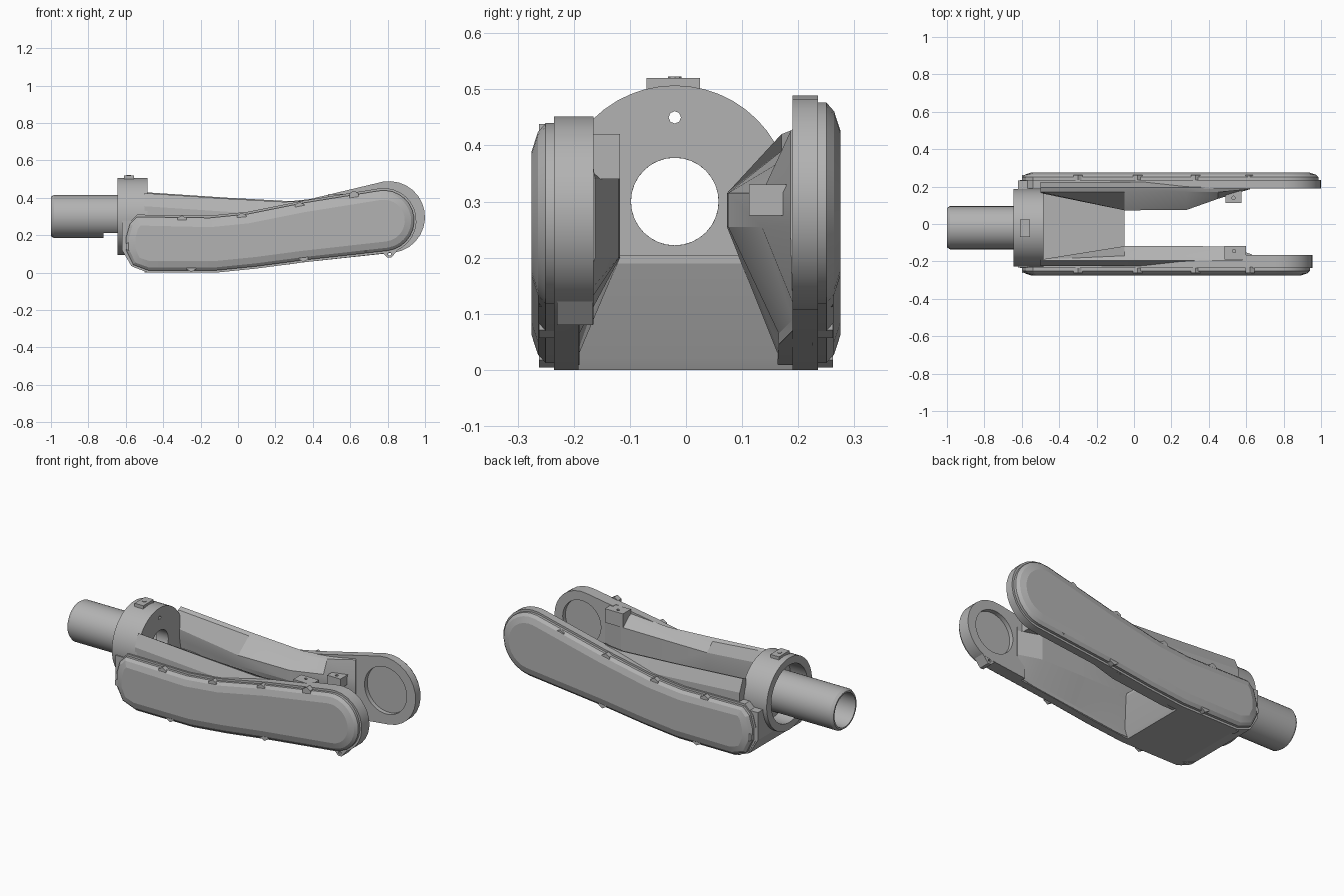
import bpy, bmesh, math
from mathutils import Matrix, Vector

if "Cube" in bpy.data.objects:
    bpy.data.objects.remove(bpy.data.objects["Cube"], do_unlink=True)

grey = bpy.data.materials.new("plain_grey")
grey.use_nodes = True
grey.diffuse_color = (0.45, 0.45, 0.45, 1)
grey.node_tree.nodes["Principled BSDF"].inputs["Base Color"].default_value = (0.45, 0.45, 0.45, 1)

AY, AZ = -0.02, 0.3      # axis of the tube and collar


def shade(ob):
    bpy.ops.object.select_all(action='DESELECT')
    ob.select_set(True)
    bpy.context.view_layer.objects.active = ob
    bpy.ops.object.shade_smooth_by_angle(angle=math.radians(15))


def finish(bm, name):
    bmesh.ops.recalc_face_normals(bm, faces=bm.faces)
    me = bpy.data.meshes.new(name)
    bm.to_mesh(me)
    bm.free()
    ob = bpy.data.objects.new(name, me)
    bpy.context.collection.objects.link(ob)
    me.materials.append(grey)
    shade(ob)
    return ob


def prism(name, profile, y0, y1):
    """Extrude an (x, z) profile from y0 to y1."""
    bm = bmesh.new()
    face = bm.faces.new([bm.verts.new((x, y0, z)) for x, z in profile])
    ext = bmesh.ops.extrude_face_region(bm, geom=[face])
    moved = [v for v in ext["geom"] if isinstance(v, bmesh.types.BMVert)]
    bmesh.ops.translate(bm, verts=moved, vec=(0, y1 - y0, 0))
    return finish(bm, name)


def box(name, x0, x1, y0, y1, z0, z1):
    return prism(name, [(x0, z0), (x1, z0), (x1, z1), (x0, z1)], y0, y1)


def rod(name, start, end, r, n=32):
    a, b = Vector(start), Vector(end)
    rot = (b - a).to_track_quat('Z', 'Y').to_matrix().to_4x4()
    bm = bmesh.new()
    bmesh.ops.create_cone(bm, cap_ends=True, segments=n, radius1=r, radius2=r,
                          depth=(b - a).length, matrix=Matrix.Translation((a + b) / 2) @ rot)
    return finish(bm, name)


def spin(name, profile, n=32):
    """Revolve a closed (x, radius) profile about the tube axis."""
    bm = bmesh.new()
    rings = []
    for i in range(n):
        t = 2 * math.pi * i / n
        rings.append([bm.verts.new((x, AY + r * math.sin(t), AZ + r * math.cos(t))) for x, r in profile])
    for i in range(n):
        a, b = rings[i], rings[(i + 1) % n]
        for j in range(len(profile)):
            k = (j + 1) % len(profile)
            bm.faces.new((a[j], a[k], b[k], b[j]))
    return finish(bm, name)


def cut(ob, cutter):
    """Subtract the cutter, then re-mark the sharp edges."""
    m = ob.modifiers.new("cut", 'BOOLEAN')
    m.operation = 'DIFFERENCE'
    m.object = cutter
    m.solver = 'EXACT'
    bpy.context.view_layer.objects.active = ob
    bpy.ops.object.modifier_apply(modifier=m.name)
    bpy.data.objects.remove(cutter, do_unlink=True)
    shade(ob)


def outline(cx, cz, r, off):
    """Long paddle outline with a round end, shrunk by off."""
    pts = [(-0.61 + off, 0.19), (-0.59 + off, 0.26), (-0.54, 0.31 - off),
           (-0.15, 0.305 - off), (0.05, 0.325 - off), (0.35, 0.385 - off)]
    for i in range(15):
        t = math.radians(100 - i * 13)
        pts.append((cx + (r - off) * math.cos(t), cz + (r - off) * math.sin(t)))
    return pts + [(0.35, 0.055 + off), (0.1, 0.022 + off), (-0.12, off), (-0.48, off),
                  (-0.56, 0.03 + off), (-0.61 + off, 0.12)]


def cover(name, profile, side):
    """Shallow cover with a flat face and a chamfered rim."""
    bm = bmesh.new()
    face = bm.faces.new([bm.verts.new((x, side * 0.235, z)) for x, z in profile])
    face.normal_update()
    if face.normal.y * side < 0:
        face.normal_flip()
    ext = bmesh.ops.extrude_face_region(bm, geom=[face])["geom"]
    face = [f for f in ext if isinstance(f, bmesh.types.BMFace)][0]
    bmesh.ops.translate(bm, verts=face.verts, vec=(0, side * 0.015, 0))
    for thick, depth in ((0.016, 0.014), (0.034, 0.011)):
        bmesh.ops.inset_individual(bm, faces=[face], thickness=thick, depth=0)
        bmesh.ops.translate(bm, verts=face.verts, vec=(0, side * depth, 0))
    return finish(bm, name)


def rib(name, side, sections, z_hi, z_lo):
    """Loft the swelling inner rib; sections are (x, top, inner y, bottom)."""
    bm = bmesh.new()
    rings = []
    for x, zt, yi, zb in sections:
        foot = min(yi + 0.09, 0.19)
        pts = [(0.225, zt - 0.07), (0.195, zt), (max(yi, 0.17), zt - 0.01), (yi, z_hi), (yi, z_lo),
               (foot, zb + 0.02), (foot, zb), (0.225, zb)]
        rings.append([bm.verts.new((x, side * y, z)) for y, z in pts])
    for a, b in zip(rings, rings[1:]):
        for j in range(len(a)):
            k = (j + 1) % len(a)
            bm.faces.new((a[j], a[k], b[k], b[j]))
    bm.faces.new(rings[0])
    bm.faces.new(rings[-1])
    return finish(bm, name)


# Thin tube with a notch underneath, and the collar, open at the back around the tube
tube = spin("tube", [(-1, 0.105), (-0.985, 0.115), (-0.5, 0.115), (-0.5, 0.078), (-0.56, 0.078),
                     (-0.56, 0.096), (-1, 0.096)])
cut(tube, box("tube_notch_cutter", -0.72, -0.6, -0.2, 0.2, 0.1, 0.212))
collar = spin("collar", [(-0.645, 0.165), (-0.645, 0.207), (-0.485, 0.207), (-0.485, 0.078),
                         (-0.54, 0.078), (-0.54, 0.165)], 48)
cut(collar, rod("pin_hole_cutter", (-0.6, AY, 0.45), (-0.4, AY, 0.45), 0.011, 8))
box("collar_lug", -0.61, -0.555, -0.07, 0.025, 0.48, 0.52)
rod("collar_lug_screw", (-0.583, AY, 0.5), (-0.583, AY, 0.523), 0.012, 8)

# Lower body joining both arms
body = prism("lower_body", [(-0.62, 0.12), (-0.57, 0.035), (-0.48, 0), (-0.12, 0), (-0.11, 0.02),
                            (-0.05, 0.19), (-0.05, 0.205), (-0.486, 0.205), (-0.486, 0.28), (-0.62, 0.28)],
             -0.232, 0.232)
cut(body, rod("body_bore_cutter", (-0.8, AY, AZ), (-0.54, AY, AZ), 0.165, 48))
cut(body, rod("body_through_cutter", (-0.8, AY, AZ), (-0.4, AY, AZ), 0.08))

# Inner ribs of the two arms
rib("left_rib", 1, [(-0.5, 0.43, 0.165, 0), (-0.05, 0.4, 0.073, 0.01), (0.28, 0.382, 0.075, 0.045),
                    (0.45, 0.4, 0.135, 0.07), (0.62, 0.435, 0.186, 0.1)], 0.315, 0.255)
rib("right_rib", -1, [(-0.5, 0.425, 0.19, 0), (-0.05, 0.395, 0.118, 0.01), (0.25, 0.378, 0.118, 0.045),
                      (0.5, 0.395, 0.12, 0.075), (0.63, 0.41, 0.162, 0.1)], 0.34, 0.2)

# Side plates with round end sockets, covers and rim bolts
for name, side, inner, (cx, cz, r) in (("left", 1, 0.19, (0.808, 0.297, 0.192)),
                                       ("right", -1, 0.165, (0.78, 0.278, 0.174))):
    plate = prism(name + "_plate", outline(cx, cz, r, 0), side * inner, side * 0.235)
    if side < 0:     # the right plate is thin except at its round end
        cut(plate, box("right_plate_cutter", -0.8, 0.58, -0.192, -0.1, -0.1, 0.6))
    cut(plate, rod(name + "_socket_cutter", (cx, side * 0.1, cz), (cx, side * (inner + 0.025), cz), r * 0.7, 40))
    cover(name + "_cover", outline(cx, cz, r, 0.012), side)
    for x, z in ((-0.3, 0.278), (0.02, 0.292), (0.33, 0.35), (0.62, 0.41),
                 (-0.25, 0.032), (0.35, 0.085), (0.68, 0.14), (-0.575, 0.14)):
        rod(name + "_rim_bolt", (x, side * 0.23, z), (x, side * 0.262, z), 0.028, 6)

# Tabs inside the arms and the small lug under the right end
left_tab = box("left_tab", 0.49, 0.575, 0.112, 0.2, 0.275, 0.33)
cut(left_tab, rod("left_tab_cutter", (0.532, 0.14, 0.31), (0.532, 0.14, 0.35), 0.009, 8))
right_tab = box("right_tab", 0.485, 0.6, -0.19, -0.118, 0.34, 0.42)
cut(right_tab, rod("right_tab_cutter", (0.535, -0.145, 0.4), (0.535, -0.145, 0.44), 0.009, 8))
lug = prism("end_lug", [(0.74, 0.14), (0.8, 0.08), (0.82, 0.08), (0.87, 0.14)], -0.23, -0.166)
cut(lug, rod("lug_hole_cutter", (0.81, -0.3, 0.1), (0.81, -0.1, 0.1), 0.009, 8))
